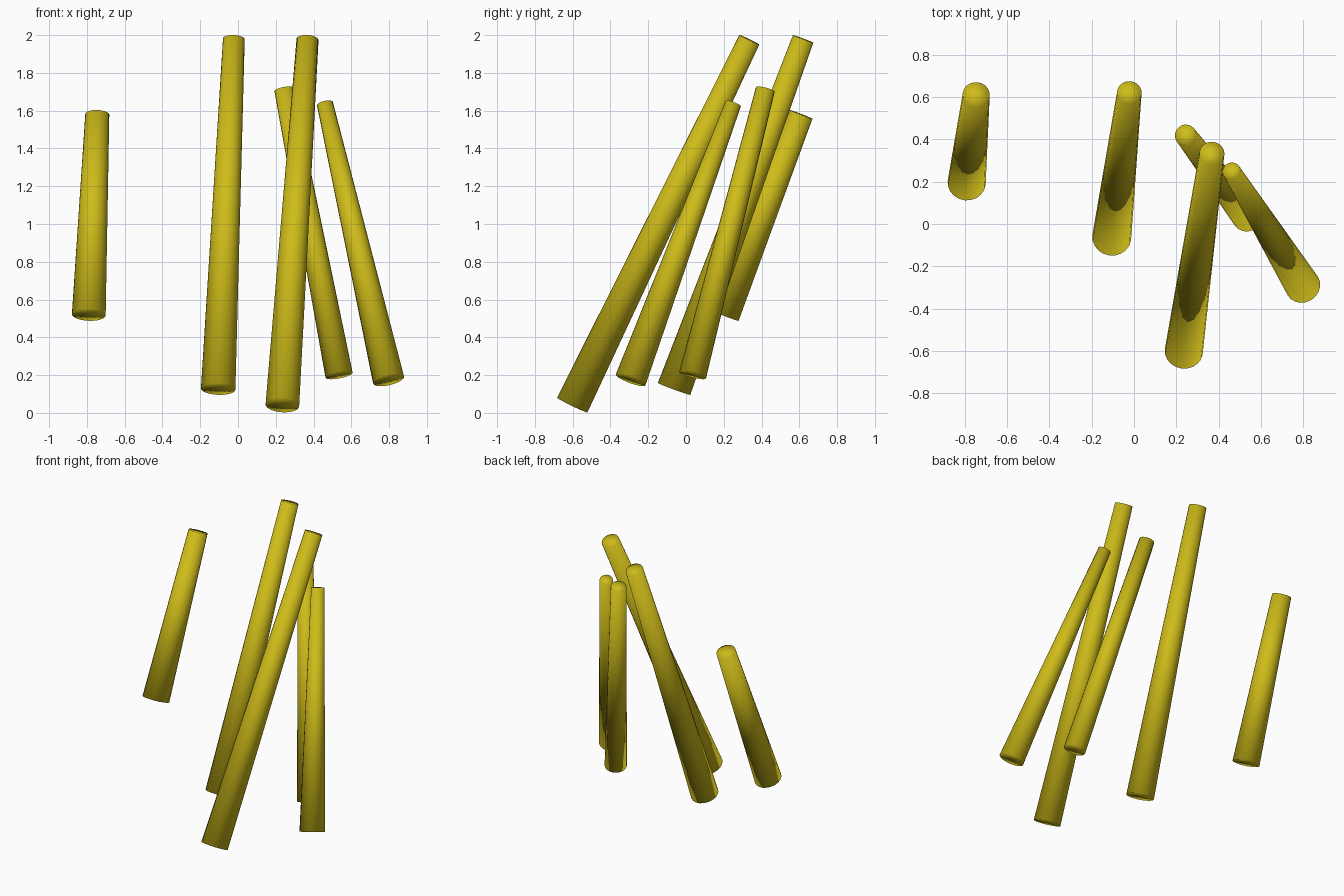
import bpy
from mathutils import Vector

if "Cube" in bpy.data.objects:
    bpy.data.objects.remove(bpy.data.objects["Cube"])

mat = bpy.data.materials.new("golden_yellow")
mat.diffuse_color = (0.62, 0.50, 0.01, 1)
mat.use_nodes = True
mat.node_tree.nodes["Principled BSDF"].inputs["Base Color"].default_value = mat.diffuse_color


def pole(name, bottom, r_bottom, top, r_top):
    """Leaning tapered pole between two cap centres, soft-shaded fan caps."""
    a, b = Vector(bottom), Vector(top)
    axis = b - a
    bpy.ops.mesh.primitive_cone_add(
        vertices=20, radius1=r_bottom, radius2=r_top, depth=axis.length,
        end_fill_type='TRIFAN', location=(a + b) / 2,
        rotation=axis.to_track_quat('Z', 'Y').to_euler())
    ob = bpy.context.object
    ob.name = name
    ob.data.materials.append(mat)
    bpy.ops.object.shade_smooth()


# Short pole standing apart on the left
pole("left_short_pole", (-0.79, 0.195, 0.52), 0.09, (-0.745, 0.61, 1.58), 0.064)
# Two long poles
pole("middle_long_pole", (-0.105, -0.063, 0.127), 0.092, (-0.022, 0.62, 1.98), 0.058)
pole("front_long_pole", (0.235, -0.602, 0.042), 0.09, (0.368, 0.335, 1.975), 0.059)
# Two thin poles leaning the other way
pole("back_thin_pole", (0.535, 0.035, 0.2), 0.073, (0.243, 0.42, 1.713), 0.051)
pole("right_thin_pole", (0.797, -0.293, 0.175), 0.084, (0.46, 0.25, 1.637), 0.043)
